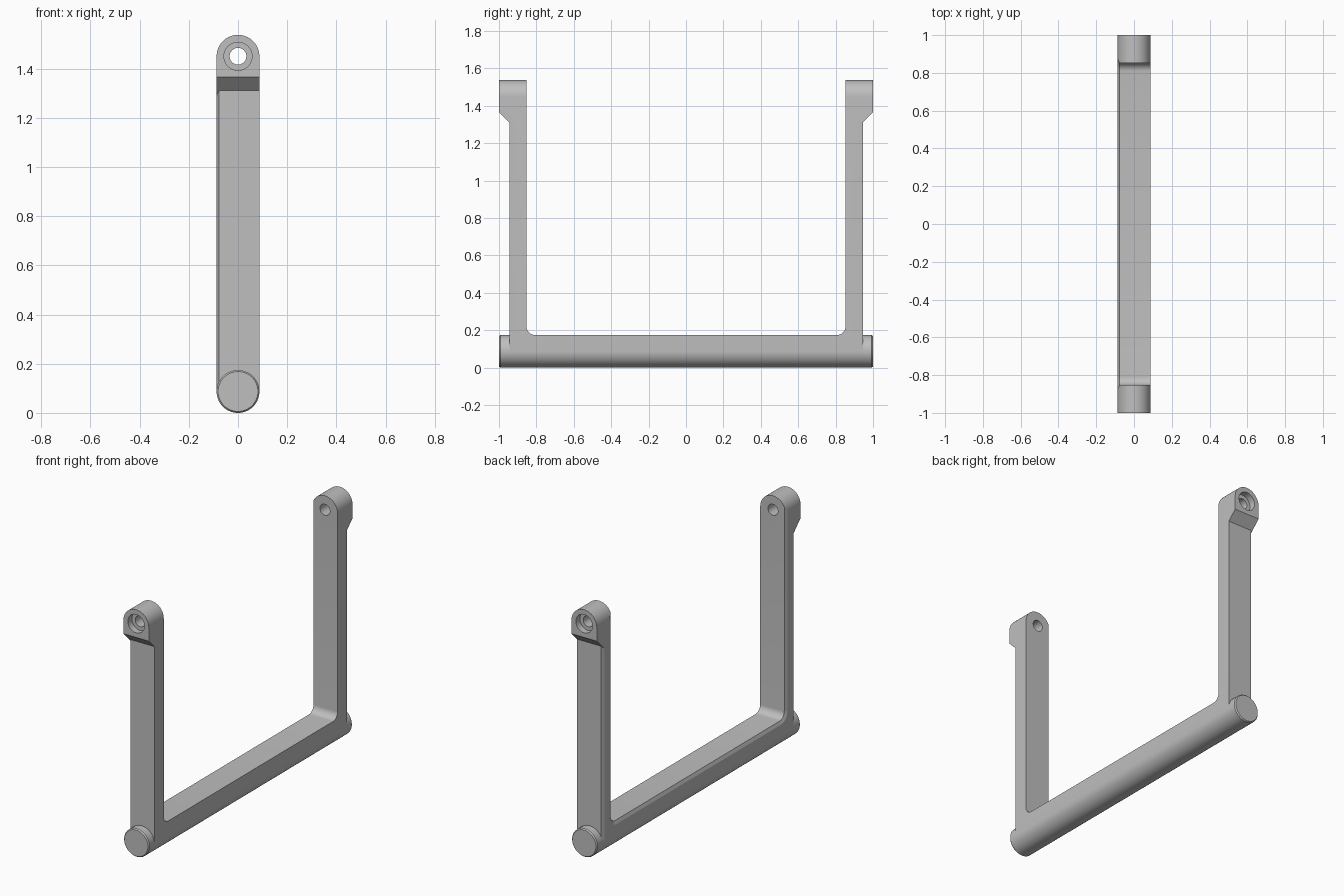
import bpy, bmesh, math

if "Cube" in bpy.data.objects:
    bpy.data.objects.remove(bpy.data.objects["Cube"])

R = 0.087            # half width of the whole part
Z_BAR = R            # centre of the round bottom bar
Z_EYE = 1.45         # centre of the pivot eyes

metal = bpy.data.materials.new("plain grey")
metal.diffuse_color = (0.52, 0.52, 0.52, 1)
metal.use_nodes = True
metal.node_tree.nodes["Principled BSDF"].inputs["Base Color"].default_value = metal.diffuse_color


def loft(name, rings):
    """Closed solid through rings that have equal point counts."""
    bm = bmesh.new()
    rows = [[bm.verts.new(p) for p in ring] for ring in rings]
    n = len(rows[0])
    for a, b in zip(rows, rows[1:]):
        for i in range(n):
            j = (i + 1) % n
            bm.faces.new((a[i], a[j], b[j], b[i]))
    bm.faces.new(rows[0][::-1])
    bm.faces.new(rows[-1])
    bmesh.ops.recalc_face_normals(bm, faces=bm.faces[:])
    me = bpy.data.meshes.new(name)
    bm.to_mesh(me)
    bm.free()
    me.materials.append(metal)
    ob = bpy.data.objects.new(name, me)
    bpy.context.collection.objects.link(ob)
    return ob


def circle(r, y, z, n=64):
    return [(r * math.cos(2 * math.pi * i / n), y, z + r * math.sin(2 * math.pi * i / n))
            for i in range(n)]


def stadium(y, n=32):
    top = [(R * math.cos(math.pi * i / n), y, Z_EYE + R * math.sin(math.pi * i / n))
           for i in range(n + 1)]
    return top + [(-x, y, Z_BAR - (z - Z_EYE)) for x, y, z in top]


def u_profile(x, d):
    """U-shaped side outline; d insets the arm and bar edges."""
    r = 0.045
    half = [(0.945 - d, -0.05), (0.945 - d, 1.31 - d), (1.0, 1.365), (1.0, 1.6),
            (0.853 + d, 1.6)]
    cy, cz = 0.853 - r, 0.175 + r
    for i in range(9):
        a = math.pi / 2 * i / 8
        half.append((cy + (r + d) * math.cos(a), cz - (r + d) * math.sin(a)))
    pts = half + [(-y, z) for y, z in reversed(half)]
    return [(x, y, z) for y, z in pts]


def activate(ob):
    bpy.ops.object.select_all(action='DESELECT')
    ob.select_set(True)
    bpy.context.view_layer.objects.active = ob


def boolean(ob, tool, operation):
    mod = ob.modifiers.new(operation.lower(), 'BOOLEAN')
    mod.operation, mod.solver, mod.object = operation, 'EXACT', tool
    activate(ob)
    bpy.ops.object.modifier_apply(modifier=mod.name)
    bpy.data.objects.remove(tool)


def smooth(ob):
    activate(ob)
    bpy.ops.object.shade_smooth_by_angle(angle=math.radians(20))


# U frame, with shallow chamfers along its left side
frame = loft("u_frame", [u_profile(-R - 0.009, 0.04), u_profile(-R + 0.009, 0),
                         u_profile(0.12, 0)])

# round the bar bottom and the arm tops
boolean(frame, loft("rounded_outline", [stadium(-1.1), stadium(1.1)]), 'INTERSECT')

for s, side in ((-1, "front"), (1, "back")):
    # counterbored pivot hole
    cutter = loft("hole_cutter", [circle(r, s * y, Z_EYE) for r, y in
                                  ((0.057, 1.05), (0.057, 0.96), (0.034, 0.96), (0.034, 0.8))])
    boolean(frame, cutter, 'DIFFERENCE')
    # round bar end sticking out past the arm
    smooth(loft(side + "_bar_end", [circle(r, s * y, Z_BAR) for r, y in
                                    ((R, 0.92), (R, 0.993), (R - 0.006, 1.0))]))
smooth(frame)
